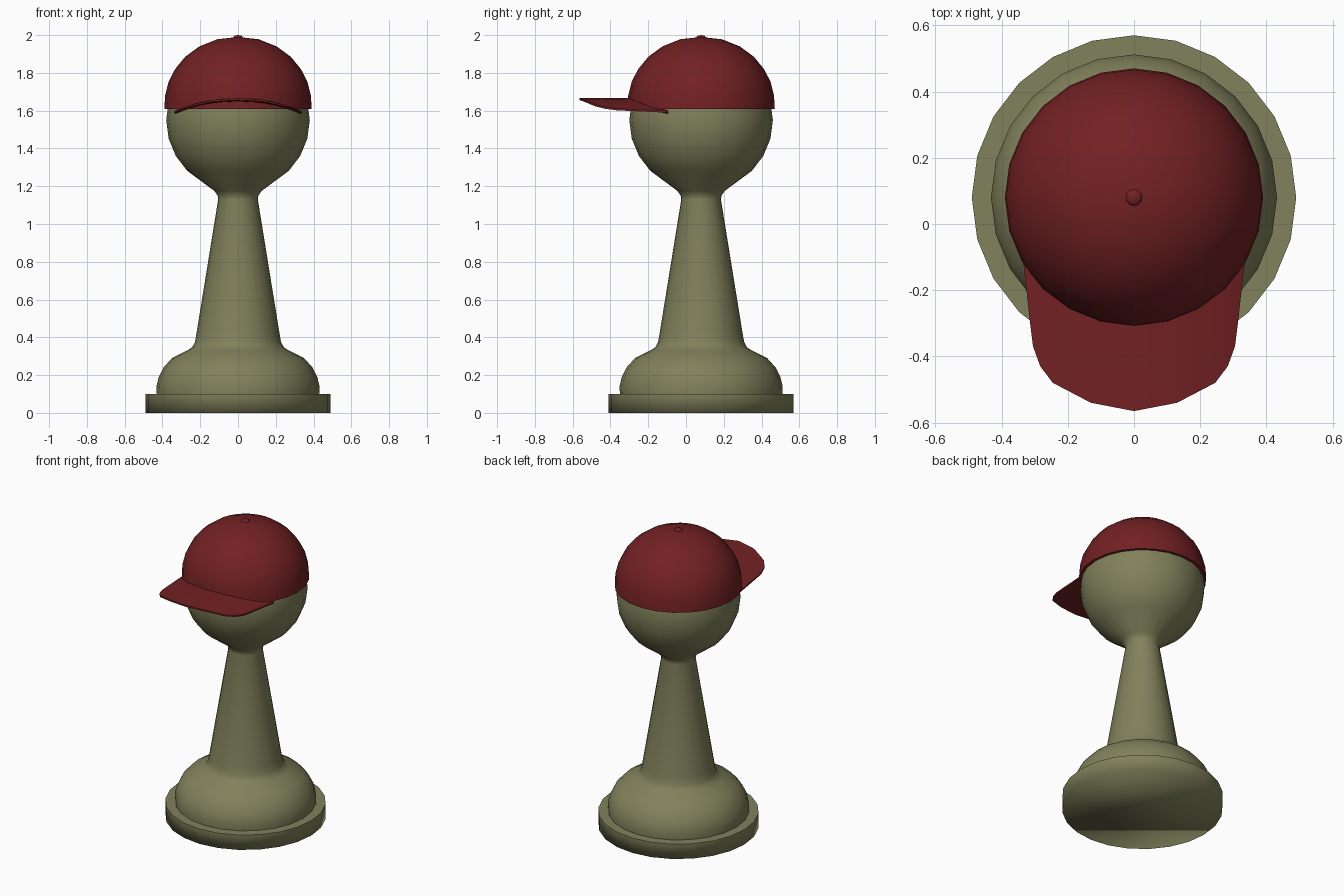
import bpy, bmesh
from math import sin, cos, pi, radians

if "Cube" in bpy.data.objects:
    bpy.data.objects.remove(bpy.data.objects["Cube"])

CY = 0.08      # y of the turning axis
SIDES = 24


def material(name, rgb):
    m = bpy.data.materials.new(name)
    m.diffuse_color = (*rgb, 1)
    m.use_nodes = True
    m.node_tree.nodes["Principled BSDF"].inputs["Base Color"].default_value = m.diffuse_color
    return m


def finish(bm, name, mat, sharp=()):
    """Store a bmesh as a smooth object; edges lying at the sharp heights stay crisp."""
    bmesh.ops.recalc_face_normals(bm, faces=bm.faces)
    for f in bm.faces:
        f.smooth = True
    for e in bm.edges:
        if any(all(abs(v.co.z - z) < 1e-4 for v in e.verts) for z in sharp):
            e.smooth = False
    me = bpy.data.meshes.new(name)
    bm.to_mesh(me)
    bm.free()
    me.materials.append(mat)
    ob = bpy.data.objects.new(name, me)
    bpy.context.collection.objects.link(ob)
    return ob


def lathe(name, profile, mat, sides=SIDES, sharp=(), cap_bottom=False):
    """Turn an (r, z) profile around the axis; r = 0 makes a pole."""
    bm = bmesh.new()
    rings = []
    for r, z in profile:
        n = 1 if r == 0 else sides
        rings.append([bm.verts.new((r * sin(2 * pi * i / sides),
                                    CY + r * cos(2 * pi * i / sides), z)) for i in range(n)])
    for a, b in zip(rings, rings[1:]):
        for i in range(sides):
            j = (i + 1) % sides
            if len(b) == 1:
                bm.faces.new((a[i], a[j], b[0]))
            else:
                bm.faces.new((a[i], a[j], b[j], b[i]))
    if cap_bottom:
        bm.faces.new(rings[0])
    return finish(bm, name, mat, sharp)


olive = material("olive", (0.22, 0.22, 0.107))
red = material("red", (0.17, 0.015, 0.017))

# Pawn body: base disc, domed foot, tapering stem, ball head
body = [(0.49, 0), (0.49, 0.10), (0.43, 0.10), (0.432, 0.14), (0.42, 0.19), (0.395, 0.24),
        (0.35, 0.29), (0.27, 0.33), (0.243, 0.347), (0.228, 0.375), (0.22, 0.42),
        (0.105, 1.13), (0.108, 1.15), (0.125, 1.175)]
head = [(0.38 * sin(radians(a)), 1.55 - 0.38 * cos(radians(a))) for a in range(45, 180, 15)]
lathe("pawn_body", body + head + [(0, 1.93)], olive, sharp=(0.10,), cap_bottom=True)

# Cap crown with an inward lip at the rim
crown = [(0.37, 1.61), (0.39, 1.61), (0.386, 1.68), (0.367, 1.755), (0.333, 1.82),
         (0.28, 1.885), (0.205, 1.94), (0.11, 1.978), (0, 1.99)]
lathe("cap_crown", crown, red, sharp=(1.61,))

# Button on top of the cap
lathe("cap_button", [(0.025, 1.98), (0.025, 1.99), (0.017, 1.997), (0, 2.0)], red, sides=12)

# Cap brim: arched sheet between the crown and a rounded front outline
outer = [(0, -0.565), (0.13, -0.54), (0.245, -0.48), (0.283, -0.43), (0.305, -0.37),
         (0.315, -0.29), (0.328, -0.17), (0.336, -0.10)]
angles = [0, 12, 24, 33, 41, 49, 56, 62]
half = [(ox, oy, 0.375 * sin(radians(a)), CY - 0.375 * cos(radians(a)))
        for (ox, oy), a in zip(outer, angles)]
columns = [(-a, b, -c, d) for a, b, c, d in half[:0:-1]] + half
bm = bmesh.new()
ROWS = 4
grid = []
for ox, oy, ix, iy in columns:
    col = []
    for k in range(ROWS + 1):
        t = k / ROWS
        x, y = ix + (ox - ix) * t, iy + (oy - iy) * t
        z = 1.666 - 0.052 * (abs(x) / 0.3) ** 2.2
        thick = 0.018 - 0.008 * t
        col.append((bm.verts.new((x, y, z)), bm.verts.new((x, y, z - thick))))
    grid.append(col)
for a, b in zip(grid, grid[1:]):
    for k in range(ROWS):
        for s in (0, 1):
            bm.faces.new((a[k][s], a[k + 1][s], b[k + 1][s], b[k][s]))
    for k in (0, ROWS):
        bm.faces.new((a[k][0], b[k][0], b[k][1], a[k][1]))
for col in (grid[0], grid[-1]):
    for k in range(ROWS):
        bm.faces.new((col[k][0], col[k + 1][0], col[k + 1][1], col[k][1]))
brim = finish(bm, "cap_brim", red)
bpy.context.view_layer.objects.active = brim
brim.select_set(True)
bpy.ops.object.shade_smooth_by_angle(angle=radians(50))
